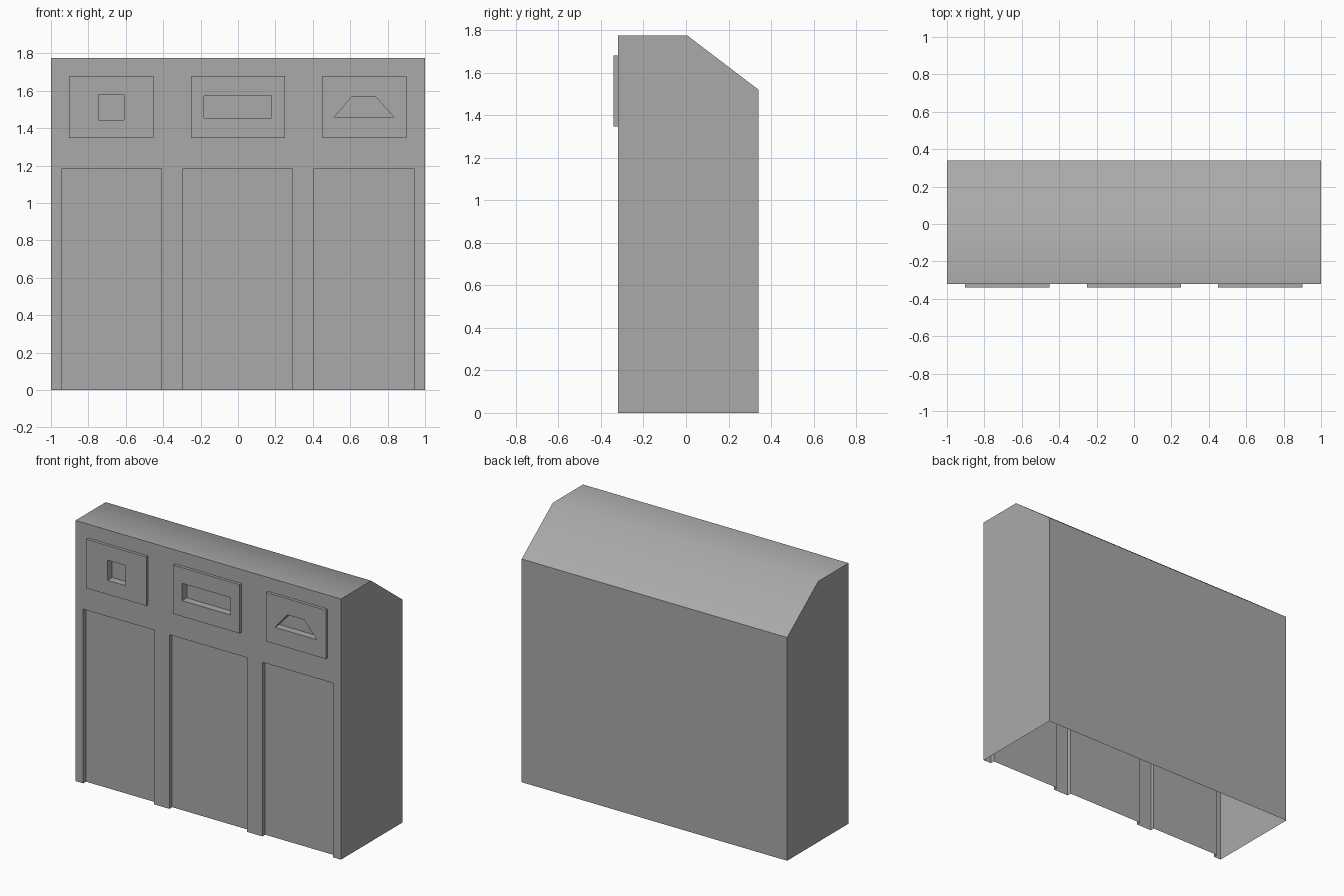
import bpy
import bmesh

if "Cube" in bpy.data.objects:
    bpy.data.objects.remove(bpy.data.objects["Cube"], do_unlink=True)

grey = bpy.data.materials.new("plain_grey")
grey.use_nodes = True
colour = (0.4, 0.4, 0.4, 1)
grey.diffuse_color = colour
grey.node_tree.nodes["Principled BSDF"].inputs["Base Color"].default_value = colour

FRONT, PLATE_FRONT = -0.32, -0.34


def prism(name, points, offset):
    """Closed prism: a polygon pushed along an offset vector."""
    bm = bmesh.new()
    face = bm.faces.new([bm.verts.new(p) for p in points])
    out = bmesh.ops.extrude_face_region(bm, geom=[face])
    verts = [g for g in out["geom"] if isinstance(g, bmesh.types.BMVert)]
    bmesh.ops.translate(bm, verts=verts, vec=offset)
    bmesh.ops.recalc_face_normals(bm, faces=bm.faces)
    mesh = bpy.data.meshes.new(name)
    bm.to_mesh(mesh)
    bm.free()
    mesh.materials.append(grey)
    obj = bpy.data.objects.new(name, mesh)
    bpy.context.collection.objects.link(obj)
    return obj


def front_prism(name, outline, y0, y1):
    return prism(name, [(x, y0, z) for x, z in outline], (0, y1 - y0, 0))


def rect(x0, x1, z0, z1):
    return [(x0, z0), (x1, z0), (x1, z1), (x0, z1)]


def activate(obj):
    bpy.ops.object.select_all(action="DESELECT")
    obj.select_set(True)
    bpy.context.view_layer.objects.active = obj


def cut(obj, cutter):
    activate(obj)
    mod = obj.modifiers.new("cut", "BOOLEAN")
    mod.operation, mod.solver, mod.object = "DIFFERENCE", "EXACT", cutter
    bpy.ops.object.modifier_apply(modifier=mod.name)


def drop_faces(obj, rule):
    bm = bmesh.new()
    bm.from_mesh(obj.data)
    bmesh.ops.delete(bm, geom=[f for f in bm.faces if rule(f)], context="FACES")
    bm.to_mesh(obj.data)
    bm.free()


# Cabinet shell with a sloped rear top
profile = [(FRONT, 0), (0.34, 0), (0.34, 1.52), (0.005, 1.775), (FRONT, 1.775)]
cabinet = prism("cabinet", [(-1, y, z) for y, z in profile], (2, 0, 0))

# Recessed door panels
cutters = []
for x0, x1 in [(-0.942, -0.41), (-0.293, 0.291), (0.407, 0.94)]:
    door = front_prism("door_cutter", rect(x0, x1, -0.1, 1.186), -0.5, FRONT + 0.03)
    cut(cabinet, door)
    cutters.append(door)

# Raised plates, each with its own slot shape
slots = [
    ("right", -0.903, -0.453, rect(-0.745, -0.61, 1.443, 1.58)),
    ("middle", -0.25, 0.25, rect(-0.183, 0.18, 1.455, 1.573)),
    ("left", 0.45, 0.9, [(0.515, 1.46), (0.832, 1.46), (0.735, 1.57), (0.61, 1.57)]),
]
parts = [cabinet]
for side, x0, x1, outline in slots:
    plate = front_prism(side + "_slot_plate", rect(x0, x1, 1.347, 1.68), FRONT, PLATE_FRONT)
    slot = front_prism("slot_cutter", outline, -0.5, PLATE_FRONT + 0.05)
    cut(plate, slot)
    cut(cabinet, slot)
    drop_faces(plate, lambda f: f.normal.y > 0.9)
    parts.append(plate)
    cutters.append(slot)

# Open underside
drop_faces(cabinet, lambda f: f.normal.z < -0.9 and f.calc_center_median().z < 0.01)

for cutter in cutters:
    bpy.data.objects.remove(cutter, do_unlink=True)

# Soft fold along the top, crisp edges elsewhere
for part in parts:
    activate(part)
    bpy.ops.object.shade_smooth_by_angle(angle=0.75)
